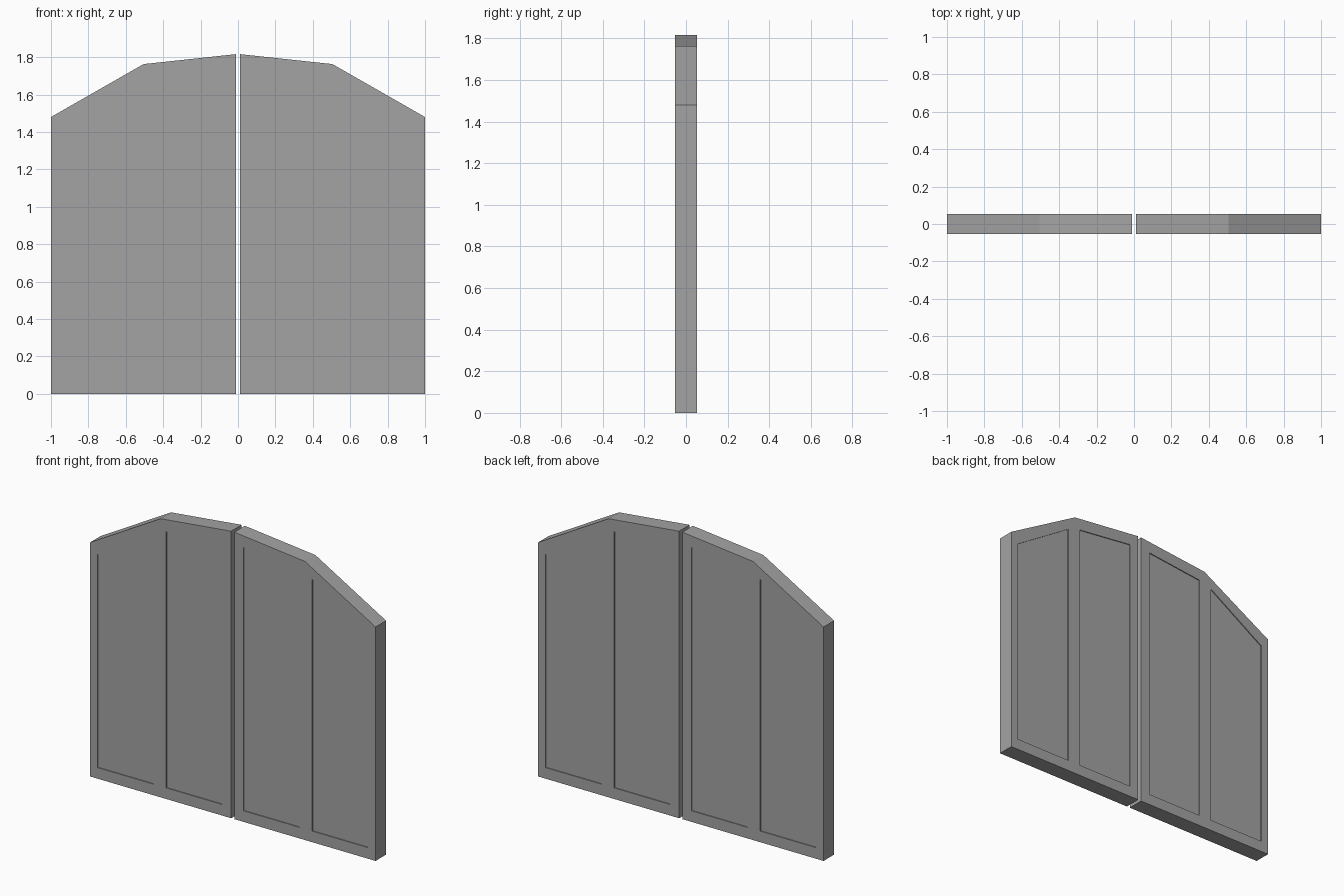
import bpy
import bmesh

cube = bpy.data.objects.get("Cube")
if cube:
    bpy.data.objects.remove(cube, do_unlink=True)

grey = bpy.data.materials.new("plain_grey")
grey.use_nodes = True
colour = (0.37, 0.37, 0.37, 1)
grey.diffuse_color = colour
grey.node_tree.nodes["Principled BSDF"].inputs["Base Color"].default_value = colour

HALF = 0.0525     # half thickness of a door leaf
RECESS = 0.006    # depth of the sunken panels


def prism(name, outline, side, y0, y1):
    """Extrude an x-z outline from y0 to y1, mirrored in x by side."""
    bm = bmesh.new()
    face = bm.faces.new([bm.verts.new((side * x, y0, z)) for x, z in outline])
    result = bmesh.ops.extrude_face_region(bm, geom=[face])
    verts = [v for v in result["geom"] if isinstance(v, bmesh.types.BMVert)]
    bmesh.ops.translate(bm, verts=verts, vec=(0, y1 - y0, 0))
    bmesh.ops.recalc_face_normals(bm, faces=bm.faces)
    mesh = bpy.data.meshes.new(name)
    bm.to_mesh(mesh)
    bm.free()
    mesh.materials.append(grey)
    obj = bpy.data.objects.new(name, mesh)
    bpy.context.collection.objects.link(obj)
    return obj


# Outlines of the +x half: leaf, and its two panels
leaf_outline = [(0.011, 0), (1, 0), (1, 1.48), (0.505, 1.763), (0.011, 1.816)]
panels = [
    [(0.076, 0.07), (0.466, 0.07), (0.466, 1.691), (0.076, 1.735)],
    [(0.556, 0.07), (0.948, 0.07), (0.948, 1.417), (0.556, 1.663)],
]

for side, label in ((1, "left"), (-1, "right")):
    leaf = prism(f"{label}_door_leaf", leaf_outline, side, -HALF, HALF)
    # Sink the panels into the front and back of the leaf
    cutters = []
    for outline in panels:
        for facing in (-1, 1):
            cutter = prism("panel_cutter", outline, side,
                           facing * (HALF - RECESS), facing * (HALF + 0.05))
            cutter.hide_render = True
            cut = leaf.modifiers.new("sunken_panel", "BOOLEAN")
            cut.operation = "DIFFERENCE"
            cut.solver = "EXACT"
            cut.object = cutter
            cutters.append(cutter)
    # Bake the cuts and drop the cutters
    depsgraph = bpy.context.evaluated_depsgraph_get()
    carved = bpy.data.meshes.new_from_object(leaf.evaluated_get(depsgraph))
    leaf.modifiers.clear()
    leaf.data = carved
    for cutter in cutters:
        bpy.data.objects.remove(cutter, do_unlink=True)
